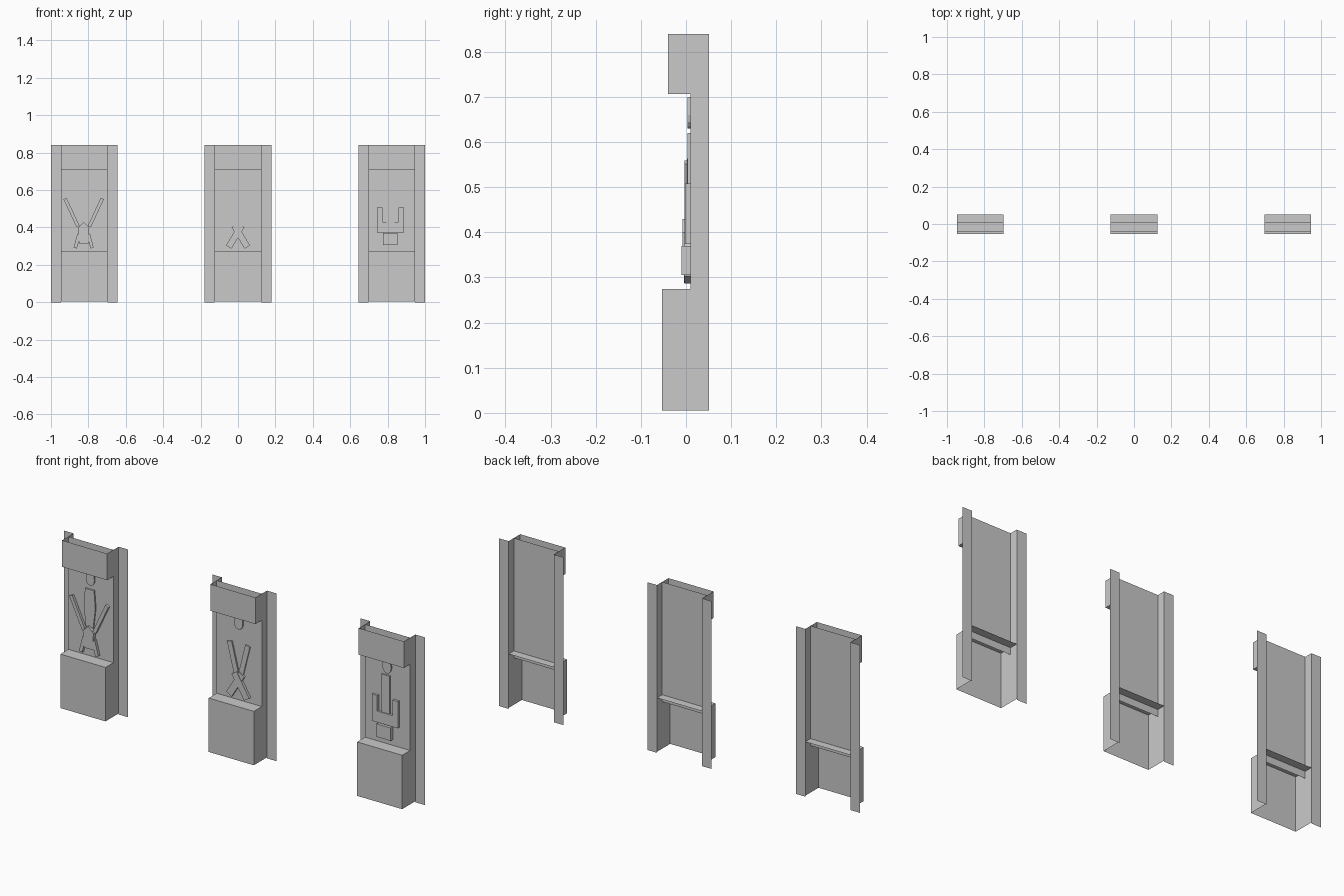
import bpy, bmesh, math

if "Cube" in bpy.data.objects:
    bpy.data.objects.remove(bpy.data.objects["Cube"])

stone = bpy.data.materials.new("grey_stone")
stone.diffuse_color = (0.59, 0.59, 0.59, 1)
stone.use_nodes = True
stone.node_tree.nodes["Principled BSDF"].inputs["Base Color"].default_value = stone.diffuse_color

HALF, WING = 0.125, 0.178          # half widths of the box and of the flanges
FACE, BACK = 0.01, 0.051           # depth of the panel and of the flanges
TOP, LEDGE, LINTEL = 0.84, 0.275, 0.707


def sheet_object(name, quads):
    """Object made from open sheets, each a list of corners."""
    bm = bmesh.new()
    for q in quads:
        bm.faces.new([bm.verts.new(p) for p in q])
    bmesh.ops.remove_doubles(bm, verts=bm.verts, dist=1e-5)
    me = bpy.data.meshes.new(name)
    bm.to_mesh(me)
    bm.free()
    me.materials.append(stone)
    ob = bpy.data.objects.new(name, me)
    bpy.context.collection.objects.link(ob)
    return ob


def front(x0, x1, z0, z1, y):
    return [(x0, y, z0), (x1, y, z0), (x1, y, z1), (x0, y, z1)]


def flat(x0, x1, y0, y1, z):
    return [(x0, y0, z), (x1, y0, z), (x1, y1, z), (x0, y1, z)]


def side(x, y0, y1, z0, z1):
    return [(x, y0, z0), (x, y1, z0), (x, y1, z1), (x, y0, z1)]


def relief(name, cx, outline, y):
    """Shallow carved shape standing out from the panel to depth y."""
    n = len(outline)
    f = [(cx + x, y, z) for x, z in outline]
    b = [(cx + x, FACE, z) for x, z in outline]
    sheet_object(name, [f] + [[f[i], b[i], b[(i + 1) % n], f[(i + 1) % n]]
                              for i in range(n)])


def bar(a, b, w):
    """Outline of a straight limb from a to b."""
    dx, dz = b[0] - a[0], b[1] - a[1]
    k = w / 2 / math.hypot(dx, dz)
    ox, oz = -dz * k, dx * k
    return [(a[0] + ox, a[1] + oz), (a[0] - ox, a[1] - oz),
            (b[0] - ox, b[1] - oz), (b[0] + ox, b[1] + oz)]


def frame(tag, cx):
    l, r = cx - HALF, cx + HALF
    # recessed panel with its returns
    sheet_object("panel_" + tag, [
        front(l, r, 0.24, TOP, FACE),
        side(l, FACE, BACK, 0.24, TOP), side(r, FACE, BACK, 0.24, TOP)])
    # plinth, open at back and bottom
    sheet_object("plinth_" + tag, [
        front(l, r, 0.005, LEDGE, -0.053), flat(l, r, -0.053, BACK, LEDGE),
        side(l, -0.053, BACK, 0.005, LEDGE), side(r, -0.053, BACK, 0.005, LEDGE)])
    # lintel, open at the top
    sheet_object("lintel_" + tag, [
        front(l, r, LINTEL, TOP, -0.04), flat(l, r, -0.04, FACE, LINTEL),
        side(l, -0.04, FACE, LINTEL, TOP), side(r, -0.04, FACE, LINTEL, TOP)])
    # side flanges
    sheet_object("flanges_" + tag, [
        front(cx - WING, l, 0, TOP, BACK), front(r, cx + WING, 0, TOP, BACK)])
    # carved head, rounded at the bottom
    head = [(0.024 * math.cos(a), 0.66 + 0.03 * math.sin(a))
            for a in [math.pi + i * math.pi / 6 for i in range(7)]]
    relief("head_" + tag, cx, head + [(0.02, 0.70), (-0.02, 0.70)], 0.003)


for tag, cx in (("left", -0.822), ("middle", 0), ("right", 0.822)):
    frame(tag, cx)

# left carving: raised limbs, torso, hips and short feet
cx = -0.825
relief("torso_left", cx, [(-0.02, 0.42), (0.02, 0.42), (0.032, 0.52),
                          (0.025, 0.61), (-0.025, 0.61), (-0.032, 0.52)], 0.003)
relief("hips_left", cx, [(-0.026, 0.36), (0.026, 0.36), (0.03, 0.40),
                         (0, 0.43), (-0.03, 0.40)], -0.008)
for s in (-1, 1):
    relief("raised_limb_left", cx, bar((s * 0.03, 0.405), (s * 0.1, 0.555), 0.018), -0.003)
    relief("foot_left", cx, bar((s * 0.025, 0.365), (s * 0.045, 0.29), 0.018), -0.004)
relief("waist_left", cx, [(-0.026, 0.315), (0.026, 0.315), (0.026, 0.36),
                          (-0.026, 0.36)], -0.004)

# middle carving: crossed limbs
for s in (-1, 1):
    relief("crossed_limb_middle", 0, bar((s * 0.05, 0.295), (-s * 0.02, 0.41), 0.034),
           -0.002 - 0.001 * s)
    relief("upper_limb_middle", 0, bar((s * 0.01, 0.40), (s * 0.05, 0.56), 0.026),
           0.003 + 0.001 * s)

# right carving: column, raised arms and stepped base
cx = 0.815
relief("column_right", cx, [(-0.022, 0.43), (0.022, 0.43), (0.022, 0.62),
                            (-0.022, 0.62)], 0.003)
relief("arms_right", cx, [(-0.072, 0.374), (0.072, 0.374), (0.072, 0.508),
                          (0.042, 0.508), (0.042, 0.43), (-0.042, 0.43),
                          (-0.042, 0.508), (-0.072, 0.508)], -0.002)
relief("base_right", cx, [(-0.04, 0.305), (0.038, 0.305), (0.038, 0.37),
                          (-0.04, 0.37)], -0.01)
